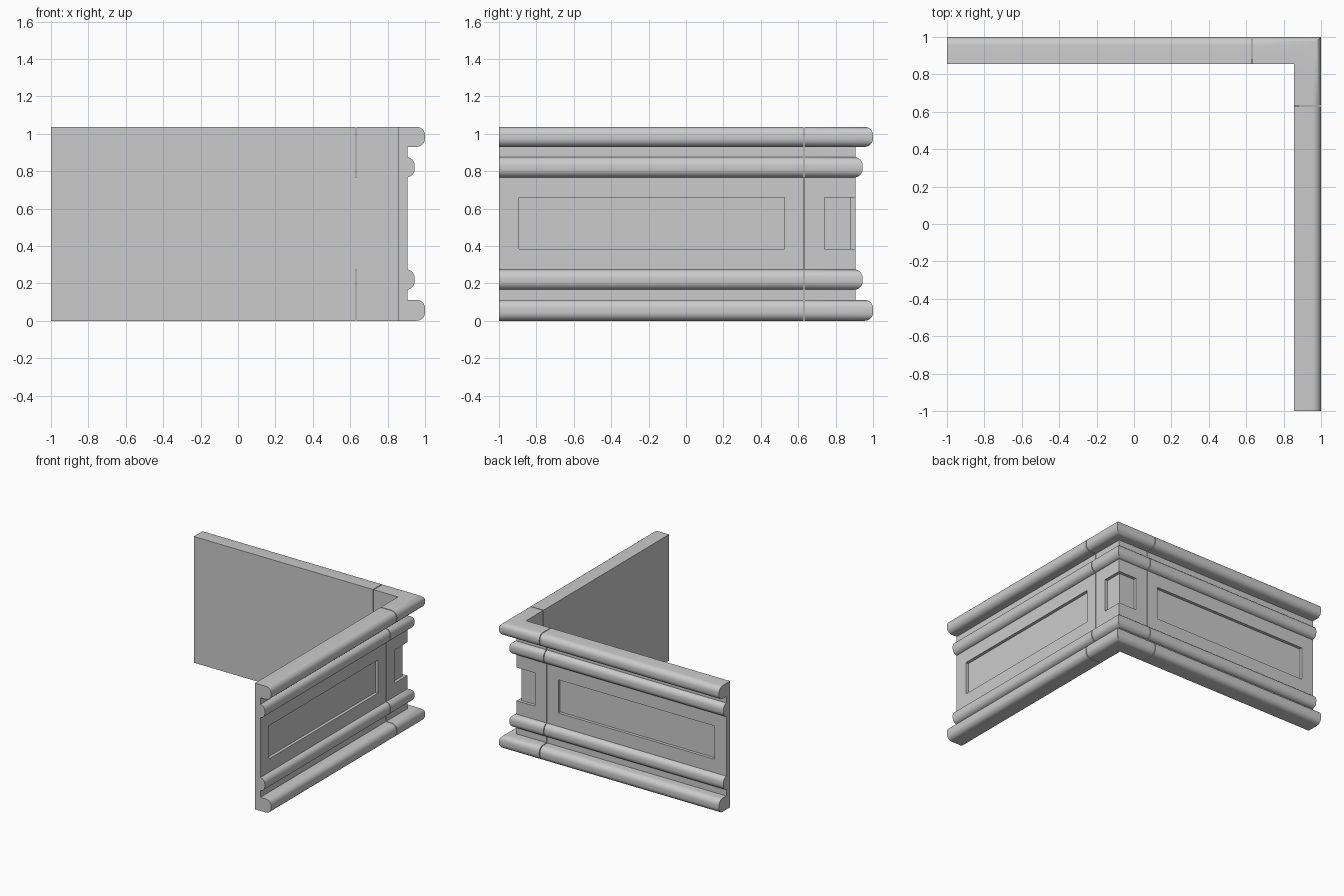
import bpy, bmesh, math

if "Cube" in bpy.data.objects:
    bpy.data.objects.remove(bpy.data.objects["Cube"])

INNER, CORE, FRAME, MID, OUT = 0.855, 0.88, 0.905, 0.944, 1.0
SPLIT, GAP = 0.631, 0.003


def box_profile(d0, d1, z0, z1):
    return [(d0, z0), (d1, z0), (d1, z1), (d0, z1)]


def round_profile(d0, d1, z0, z1, r=0.045, n=6):
    # flat inner side, rounded outer edges
    pts = [(d0, z0)]
    for cz, start in ((z0 + r, -90), (z1 - r, 0)):
        for i in range(n + 1):
            a = math.radians(start + 90 * i / n)
            pts.append((d1 - r + r * math.cos(a), cz + r * math.sin(a)))
    return pts + [(d0, z1)]


def side(t):      # station on the right-hand arm
    return lambda d: (d, t)


def back(t):      # station on the back arm
    return lambda d: (t, d)


def miter(d):     # mitred outer corner
    return (d, d)


def sweep(name, profile, stations):
    bm = bmesh.new()
    rings = []
    for st in stations:
        rings.append([bm.verts.new((*st(d), z)) for d, z in profile])
    n = len(profile)
    for a, b in zip(rings, rings[1:]):
        for i in range(n):
            j = (i + 1) % n
            bm.faces.new((a[i], a[j], b[j], b[i]))
    bm.faces.new(rings[0])
    bm.faces.new(rings[-1][::-1])
    bmesh.ops.recalc_face_normals(bm, faces=bm.faces)
    me = bpy.data.meshes.new(name)
    bm.to_mesh(me)
    bm.free()
    ob = bpy.data.objects.new(name, me)
    bpy.context.collection.objects.link(ob)
    bpy.ops.object.select_all(action='DESELECT')
    ob.select_set(True)
    bpy.context.view_layer.objects.active = ob
    bpy.ops.object.shade_smooth_by_angle(angle=math.radians(35))


def run(name, profile, t=SPLIT):
    # two straight lengths plus the mitred corner piece
    for arm, st in (("side", side), ("back", back)):
        sweep(f"{arm}_{name}", profile, [st(-1), st(t - GAP)])
    sweep(f"corner_{name}", profile, [side(t + GAP), miter, back(t + GAP)])


# Rounded mouldings and the necks between them
run("base_moulding", round_profile(INNER, OUT, 0, 0.112))
run("lower_neck", box_profile(INNER, FRAME, 0.112, 0.166))
run("lower_moulding", round_profile(INNER, MID, 0.166, 0.275))
run("upper_moulding", round_profile(INNER, MID, 0.766, 0.876))
run("upper_neck", box_profile(INNER, FRAME, 0.876, 0.93))
run("top_moulding", round_profile(INNER, OUT, 0.93, 1.037))

# Continuous recessed panel
sweep("recessed_panel", box_profile(INNER, CORE, 0.275, 0.766),
      [side(-1), miter, back(-1)])

# Raised frames: stiles on each arm
stile = box_profile(CORE, FRAME, 0.275, 0.766)
for arm, st in (("side", side), ("back", back)):
    for label, t0, t1 in (("end_stile", -1, -0.893),
                          ("inner_stile", 0.527, SPLIT - GAP),
                          ("corner_stile", SPLIT + GAP, 0.74)):
        sweep(f"{arm}_{label}", stile, [st(t0), st(t1)])

# Raised frames: horizontal rails
for label, z0, z1 in (("lower_rail", 0.275, 0.385), ("upper_rail", 0.658, 0.766)):
    prof = box_profile(CORE, FRAME, z0, z1)
    for arm, st in (("side", side), ("back", back)):
        sweep(f"{arm}_{label}", prof, [st(-0.893), st(0.527)])
    sweep(f"corner_{label}", prof, [side(0.74), miter, back(0.74)])
